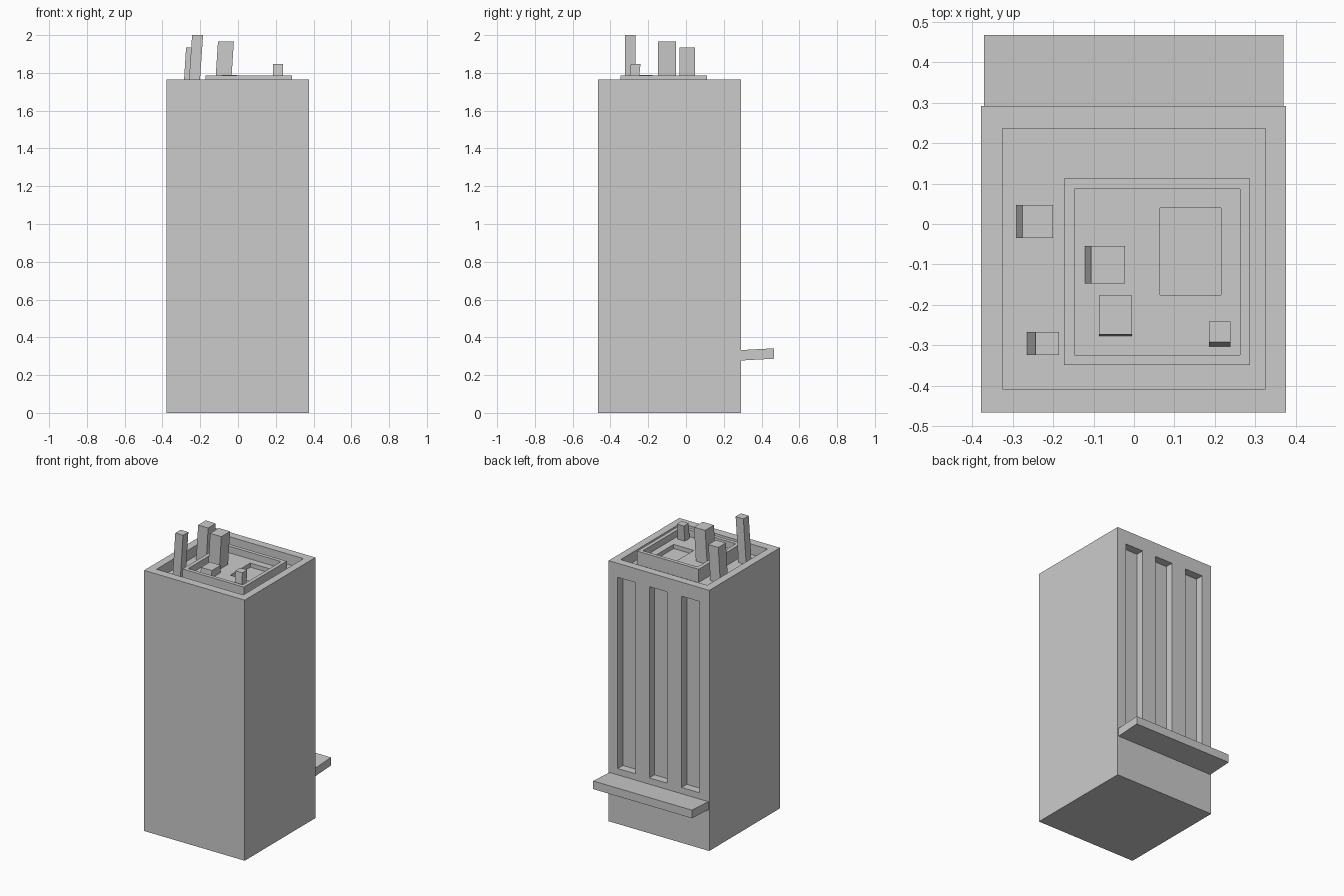
import bpy, bmesh

if "Cube" in bpy.data.objects:
    bpy.data.objects.remove(bpy.data.objects["Cube"])


def box(name, x, y, z, lean=(0, 0), rise=0):
    """Box from ranges; lean shifts its top in x/y, rise lifts its +y end."""
    bm = bmesh.new()
    bmesh.ops.create_cube(bm, size=1)
    for v in bm.verts:
        a, b, c = (t + 0.5 for t in v.co)
        v.co = (x[0] + a * (x[1] - x[0]) + c * lean[0],
                y[0] + b * (y[1] - y[0]) + c * lean[1],
                z[0] + c * (z[1] - z[0]) + b * rise)
    me = bpy.data.meshes.new(name)
    bm.to_mesh(me)
    bm.free()
    ob = bpy.data.objects.new(name, me)
    bpy.context.collection.objects.link(ob)
    return ob


def cut(target, *ranges):
    """Carve a box-shaped pocket out of target."""
    cutter = box("cutter", *ranges)
    cutter.hide_render = True
    mod = target.modifiers.new("pocket", 'BOOLEAN')
    mod.operation = 'DIFFERENCE'
    mod.solver = 'EXACT'
    mod.object = cutter
    bpy.context.view_layer.objects.active = target
    bpy.ops.object.modifier_apply(modifier=mod.name)
    bpy.data.objects.remove(cutter)


FLOOR = 1.695

# tower body with sunken roof and three tall window slots on the back
tower = box("tower", (-0.378, 0.376), (-0.465, 0.291), (0, 1.765))
cut(tower, (-0.325, 0.325), (-0.408, 0.236), (FLOOR, 1.9))
for cx in (-0.238, 0.004, 0.241):
    cut(tower, (cx - 0.067, cx + 0.067), (0.236, 0.4), (0.375, 1.67))

# raised roof platform with a tray and a deeper hatch
platform = box("roof_platform", (-0.173, 0.287), (-0.348, 0.112), (FLOOR - 0.01, 1.785))
cut(platform, (-0.147, 0.262), (-0.323, 0.087), (1.74, 1.9))
cut(platform, (0.064, 0.215), (-0.175, 0.04), (1.712, 1.9))

# leaning chimneys and small roof vents
box("chimney_side", (-0.29, -0.215), (-0.034, 0.047), (FLOOR, 1.935), (0.015, 0))
box("chimney_tall", (-0.264, -0.206), (-0.324, -0.267), (FLOOR, 2.0), (0.021, 0))
box("chimney_middle", (-0.121, -0.037), (-0.147, -0.054), (1.735, 1.967), (0.015, 0))
box("vent_low", (-0.087, -0.005), (-0.277, -0.181), (1.735, 1.79), (0, 0.004))
box("vent_small", (0.185, 0.238), (-0.303, -0.252), (1.735, 1.847), (0, 0.011))

# slightly tilted ledge under the windows
box("back_ledge", (-0.371, 0.369), (0.285, 0.467), (0.277, 0.332), (0, 0), 0.01)
